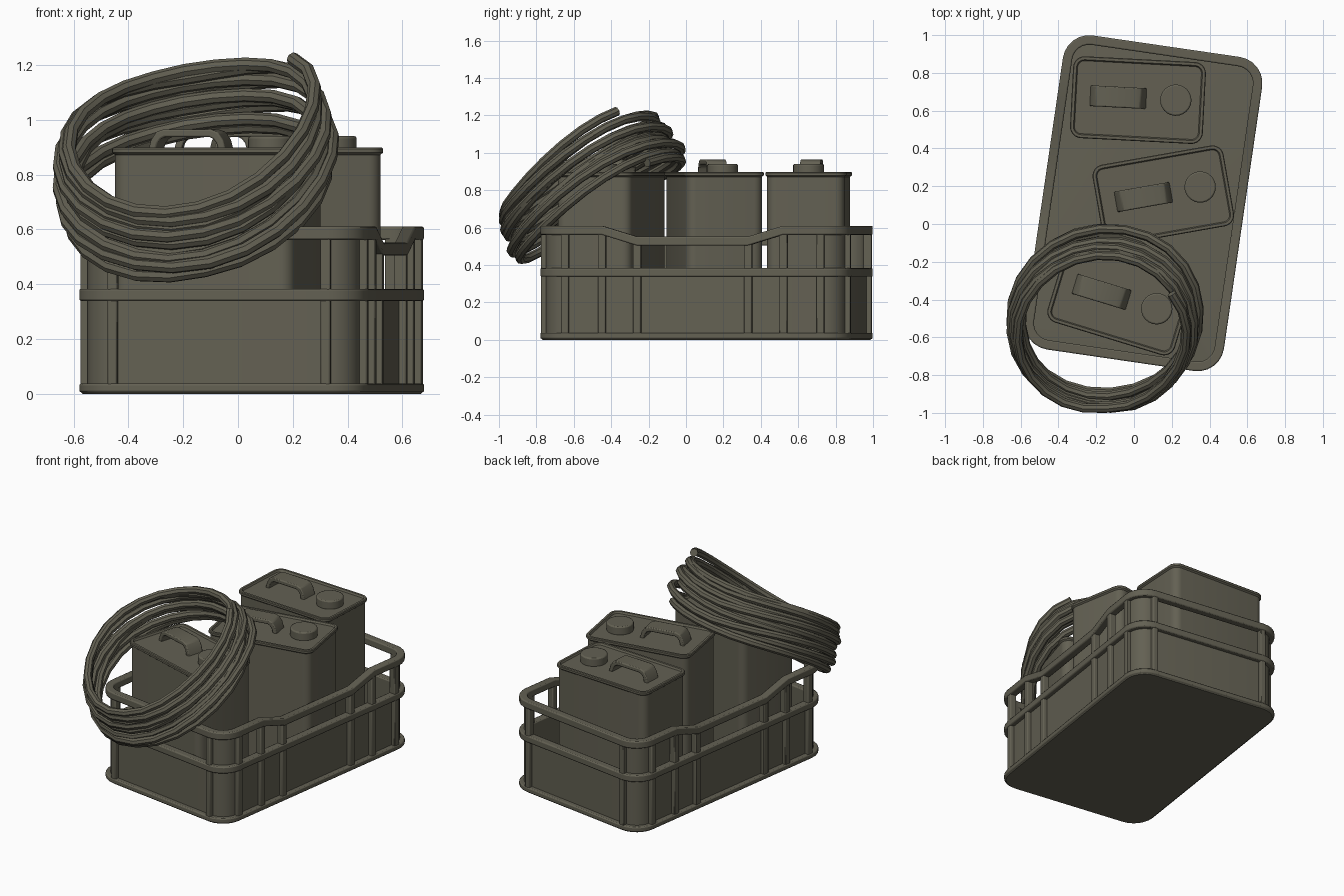
import bpy, bmesh, math, random
from mathutils import Matrix, Vector

if "Cube" in bpy.data.objects:
    bpy.data.objects.remove(bpy.data.objects["Cube"])

random.seed(4)
mat = bpy.data.materials.new("olive_grey")
mat.diffuse_color = (0.125, 0.118, 0.086, 1)
mat.use_nodes = True
mat.node_tree.nodes["Principled BSDF"].inputs["Base Color"].default_value = mat.diffuse_color


def finish(name, bm, mw=Matrix(), bevel=0.0):
    bmesh.ops.recalc_face_normals(bm, faces=bm.faces)
    me = bpy.data.meshes.new(name)
    bm.to_mesh(me)
    bm.free()
    ob = bpy.data.objects.new(name, me)
    bpy.context.collection.objects.link(ob)
    ob.matrix_world = mw
    me.materials.append(mat)
    if bevel:
        m = ob.modifiers.new("bevel", 'BEVEL')
        m.width, m.segments, m.limit_method = bevel, 2, 'ANGLE'
    return ob


def outline(hw, hl, r, inset=0.0, breaks=()):
    """Rounded rectangle, counter-clockwise, with extra points on the long sides."""
    pts = [(hw - inset, b) for b in breaks]
    for k, (sx, sy) in enumerate([(1, 1), (-1, 1), (-1, -1), (1, -1)]):
        if k == 2:
            pts += [(-hw + inset, -b) for b in breaks]
        for i in range(7):
            a = math.radians(90 * k + 15 * i)
            pts.append((sx * (hw - r) + (r - inset) * math.cos(a),
                        sy * (hl - r) + (r - inset) * math.sin(a)))
    return pts


def skin(bm, rings, wrap_rings, closed=True):
    """Bridge consecutive rings of vertices with quads."""
    n = len(rings[0])
    m = len(rings)
    for j in range(m if wrap_rings else m - 1):
        a, b = rings[j], rings[(j + 1) % m]
        for i in range(n if closed else n - 1):
            k = (i + 1) % n
            bm.faces.new((a[i], a[k], b[k], b[i]))


def loft(name, hw, hl, r, levels, mw):
    bm = bmesh.new()
    rings = [[bm.verts.new((x, y, z)) for x, y in outline(hw, hl, r, ins)] for ins, z in levels]
    skin(bm, rings, False)
    bm.faces.new(rings[0])
    bm.faces.new(rings[-1])
    return finish(name, bm, mw)


# ---------------------------------------------------------------- crate
HW, HL, R = 0.533, 0.84, 0.14
BREAKS = (-0.49, -0.30, 0.30, 0.49)
CRATE = Matrix.Translation((0.05, 0.11, 0)) @ Matrix.Rotation(math.radians(-8.3), 4, 'Z')


def band(name, inset, thick, z0, z1, dip=0.0, span=None, bevel=0.007):
    """Wall strip following the crate outline, optionally only a span of it."""
    o = outline(HW, HL, R, inset, BREAKS)
    n = outline(HW, HL, R, inset + thick, BREAKS)
    idx = list(range(len(o))) if span is None else list(span)
    bm = bmesh.new()

    def ring(src, z):
        return [bm.verts.new((*src[i], z - (dip if abs(src[i][1]) < 0.4 else 0))) for i in idx]
    rings = [ring(o, z0), ring(o, z1), ring(n, z1), ring(n, z0)]
    skin(bm, rings, True, span is None)
    if span is not None:
        bm.faces.new([q[0] for q in rings])
        bm.faces.new([q[-1] for q in rings])
    return finish(name, bm, CRATE, bevel)


loft("crate_floor", HW, HL, R, [(0.012, 0), (0.002, 0.01), (0.002, 0.03), (0.04, 0.035)], CRATE)
band("crate_bottom_rail", 0, 0.05, 0.005, 0.038)
band("crate_lower_wall", 0.03, 0.02, 0.02, 0.36, bevel=0)
band("crate_middle_rail", 0, 0.05, 0.338, 0.383)
band("crate_top_rail", 0, 0.05, 0.562, 0.61, dip=0.058)
for s in (4, 11, 22, 29):
    band("crate_corner_panel", 0.03, 0.02, 0.36, 0.58, span=range(s, s + 7), bevel=0)


def box(name, c, size, mw, bevel):
    bm = bmesh.new()
    bmesh.ops.create_cube(bm, size=1)
    bmesh.ops.transform(bm, matrix=Matrix.Translation(c) @ Matrix.Diagonal((*size, 1)), verts=bm.verts)
    return finish(name, bm, mw, bevel)


# upright ribs on the long sides and the ends
for sx in (-1, 1):
    for sy in (-1, 1):
        for v, top in ((0.30, 0.52), (0.49, 0.58), (0.69, 0.58)):
            h = top - 0.02
            box("crate_side_post", (sx * (HW - 0.026), sy * v, 0.02 + h / 2), (0.044, 0.042, h), CRATE, 0.006)
        box("crate_end_post", (sx * 0.393, sy * (HL - 0.026), 0.3), (0.036, 0.044, 0.56), CRATE, 0.006)


# ---------------------------------------------------------------- cans
def can(x, y, deg):
    mw = Matrix.Translation((x, y, 0)) @ Matrix.Rotation(math.radians(deg), 4, 'Z')
    loft("can_body", 0.352, 0.217, 0.06,
         [(0.025, 0.036), (0.01, 0.05), (0.01, 0.872), (0, 0.88), (0, 0.893), (0.004, 0.898),
          (0.018, 0.898), (0.024, 0.886)], mw)
    # screw cap
    bm = bmesh.new()
    bmesh.ops.create_cone(bm, cap_ends=True, segments=24, radius1=0.083, radius2=0.083, depth=0.06,
                          matrix=Matrix.Translation((0.2, 0.01, 0.91)))
    finish("can_cap", bm, mw, 0.008)
    # strap handle: arch profile extruded across its width
    outer = [(0.15, 0.88), (0.138, 0.925), (0.118, 0.955), (0.09, 0.965)]
    inner = [(0.122, 0.88), (0.112, 0.915), (0.1, 0.93), (0.085, 0.937)]
    o = outer + [(-a, z) for a, z in reversed(outer)]
    n = inner + [(-a, z) for a, z in reversed(inner)]
    bm = bmesh.new()

    def row(src, yy):
        return [bm.verts.new((a - 0.105, 0.01 + yy, z)) for a, z in src]
    rings = [row(o, -0.055), row(o, 0.055), row(n, 0.055), row(n, -0.055)]
    skin(bm, rings, True, False)
    bm.faces.new([q[0] for q in rings])
    bm.faces.new([q[-1] for q in rings])
    finish("can_handle", bm, mw, 0.006)


can(0.021, 0.656, -3)
can(0.155, 0.151, 10)
can(-0.074, -0.40, -17)

# ---------------------------------------------------------------- coiled hose
TURNS, SEG = 9, 24
wob = [(random.uniform(-0.04, 0.03), random.uniform(-0.03, 0.03), random.uniform(0, 6.28))
       for _ in range(TURNS + 2)]
path = []
for i in range(TURNS * SEG + 1):
    f = i / SEG
    k, u = int(f), f - int(f)
    u = u * u * (3 - 2 * u)
    dr, dz, ph = (wob[k][j] * (1 - u) + wob[k + 1][j] * u for j in range(3))
    t = f / TURNS
    a = 2 * math.pi * f + 0.6
    c, s = math.cos(a), math.sin(a)
    rx, ry = 0.505 - 0.075 * t + dr, 0.46 - 0.075 * t + dr
    x = -0.15 - 0.02 * t + rx * c + 0.012 * math.sin(2 * a + ph)
    y = -0.455 - 0.135 * t + ry * s
    z = 0.955 + 0.255 * t - 0.53 * ((1 - s) / 2) ** 1.5 + 0.08 * c + dz * abs(c)
    path.append((x, max(min(y, 0.02), -0.975), z))
cu = bpy.data.curves.new("coiled_hose", 'CURVE')
cu.dimensions = '3D'
cu.bevel_depth, cu.bevel_resolution, cu.use_fill_caps = 0.025, 2, True
sp = cu.splines.new('POLY')
sp.points.add(len(path) - 1)
for p, co in zip(sp.points, path):
    p.co = (*co, 1)
hose = bpy.data.objects.new("coiled_hose", cu)
bpy.context.collection.objects.link(hose)
cu.materials.append(mat)
bpy.ops.object.select_all(action='DESELECT')
hose.select_set(True)
bpy.context.view_layer.objects.active = hose
bpy.ops.object.convert(target='MESH')

# smooth shading with sharp edges kept
bpy.ops.object.select_all(action='SELECT')
bpy.ops.object.shade_smooth_by_angle(angle=math.radians(35))
